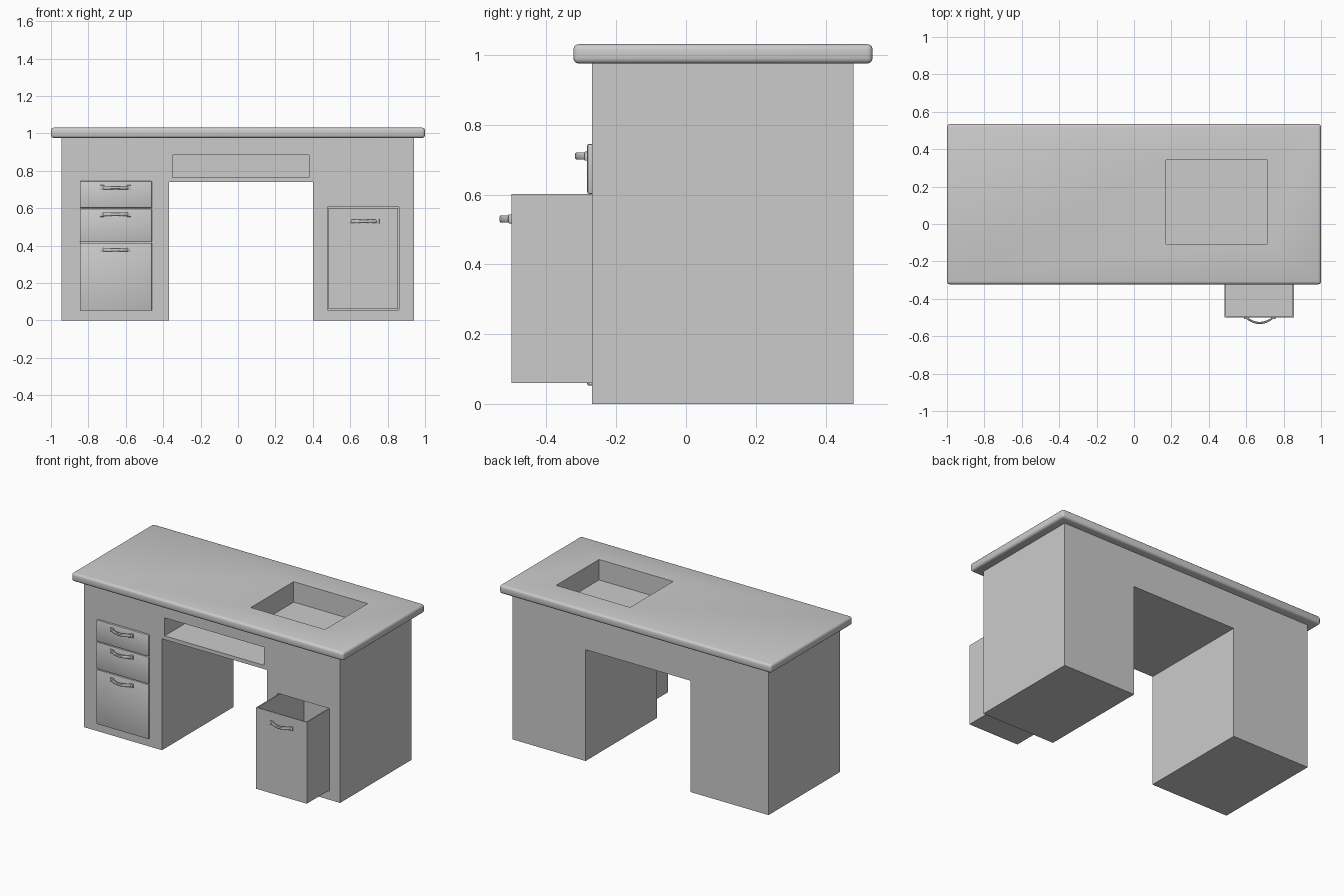
import bpy, bmesh, math

if "Cube" in bpy.data.objects:
    bpy.data.objects.remove(bpy.data.objects["Cube"])


def new_object(name, bm):
    bmesh.ops.recalc_face_normals(bm, faces=bm.faces)
    mesh = bpy.data.meshes.new(name)
    bm.to_mesh(mesh)
    bm.free()
    ob = bpy.data.objects.new(name, mesh)
    bpy.context.collection.objects.link(ob)
    return ob


def box(name, x, y, z, bevel=0.0, segments=2):
    bm = bmesh.new()
    bmesh.ops.create_cube(bm, size=1)
    for v in bm.verts:
        for i, (lo, hi) in enumerate((x, y, z)):
            v.co[i] = lo if v.co[i] < 0 else hi
    if bevel:
        bmesh.ops.bevel(bm, geom=bm.edges[:], offset=bevel, segments=segments,
                        profile=0.5, affect='EDGES')
    return new_object(name, bm)


def activate(ob):
    bpy.ops.object.select_all(action='DESELECT')
    ob.select_set(True)
    bpy.context.view_layer.objects.active = ob


def cut(ob, x, y, z):
    cutter = box("cutter", x, y, z)
    cutter.hide_render = True
    mod = ob.modifiers.new("cut", 'BOOLEAN')
    mod.operation, mod.solver, mod.object = 'DIFFERENCE', 'EXACT', cutter
    activate(ob)
    bpy.ops.object.modifier_apply(modifier=mod.name)
    bpy.data.objects.remove(cutter, do_unlink=True)


def smooth(ob):
    activate(ob)
    bpy.ops.object.shade_smooth_by_angle(angle=math.radians(35))


def handle(name, cx, y, z):
    # bowed grip: rectangular section swept along a shallow arc
    bm = bmesh.new()
    rings, n = [], 16
    for i in range(n + 1):
        t = -1 + 2 * i / n
        px, py = cx + 0.068 * t, y - 0.004 - 0.025 * (1 - t * t)
        rings.append([bm.verts.new((px, py + a, z + b)) for a, b in
                      ((-.006, -.006), (-.006, .006), (-.003, .01), (.003, .01),
                       (.006, .006), (.006, -.006), (.003, -.01), (-.003, -.01))])
    for r, s in zip(rings, rings[1:]):
        for k in range(8):
            bm.faces.new((r[k], r[(k + 1) % 8], s[(k + 1) % 8], s[k]))
    bm.faces.new(rings[0])
    bm.faces.new(rings[-1])
    smooth(new_object(name, bm))
    # mounting feet
    for side, s in (("left", -1), ("right", 1)):
        fx = cx + s * 0.072
        smooth(box(f"{name}_{side}_foot", (fx - .012, fx + .012), (y - .009, y + .004),
                   (z - .013, z + .013), 0.003))


# Body: twin pedestals joined by a bridge
bm = bmesh.new()
profile = [(-.943, 0), (-.37, 0), (-.37, .74), (.402, .74), (.402, 0), (.94, 0),
           (.94, .978), (-.943, .978)]
face = bm.faces.new([bm.verts.new((px, -.27, pz)) for px, pz in profile])
ext = bmesh.ops.extrude_face_region(bm, geom=[face])
bmesh.ops.translate(bm, vec=(0, .75, 0),
                    verts=[g for g in ext["geom"] if isinstance(g, bmesh.types.BMVert)])
body = new_object("desk_body", bm)

# Worktop with rounded rim
top = box("desk_top", (-1, 1), (-.323, .535), (.975, 1.031), 0.016, 3)

# Sunken tray, keyboard slot and bin cavity
for ob in (top, body):
    cut(ob, (.17, .715), (-.108, .342), (.895, 1.1))
cut(body, (-.35, .38), (-.4, .40), (.765, .885))
cut(body, (.478, .862), (-.4, .005), (.056, .606))
smooth(top)
smooth(body)

# Left drawer fronts
for i, (lo, hi, hz) in enumerate(((.052, .415, .378), (.419, .598, .567), (.602, .745, .71))):
    smooth(box(f"drawer_front_{i + 1}", (-.845, -.46), (-.283, -.265), (lo, hi), 0.005))
    handle(f"drawer_handle_{i + 1}", -.655, -.283, hz)

# Pulled-out deep drawer, open at the top
deep = box("deep_drawer", (.484, .856), (-.5, 0), (.06, .601))
cut(deep, (.492, .848), (-.492, -.008), (.07, .7))
smooth(deep)
handle("deep_drawer_handle", .672, -.5, .53)
